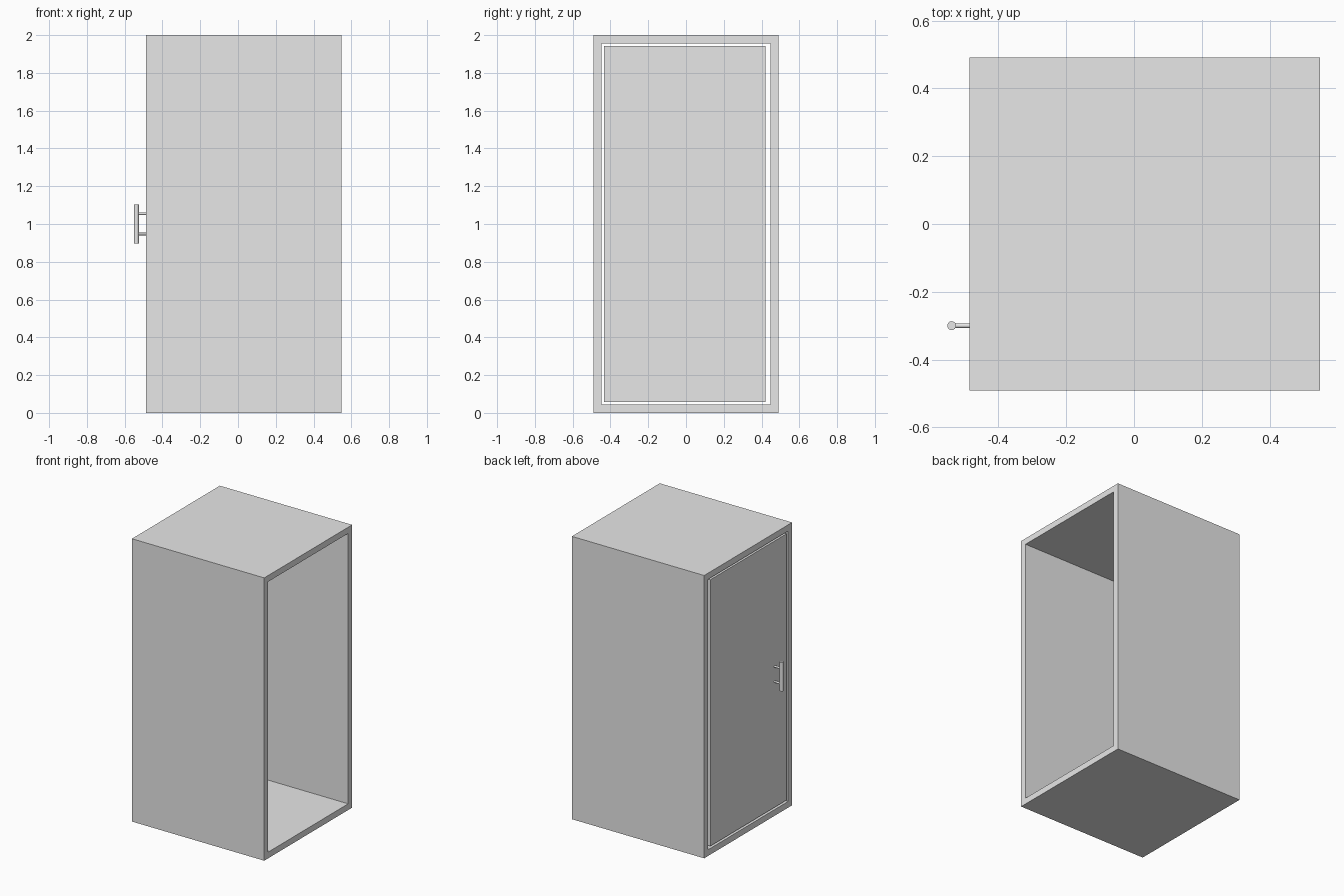
import bpy, bmesh, math
from mathutils import Matrix, Vector

if "Cube" in bpy.data.objects:
    bpy.data.objects.remove(bpy.data.objects["Cube"], do_unlink=True)

grey = bpy.data.materials.new("light_grey")
grey.use_nodes = True
grey.diffuse_color = (0.8, 0.8, 0.8, 1)
grey.node_tree.nodes["Principled BSDF"].inputs["Base Color"].default_value = (0.8, 0.8, 0.8, 1)


def finish(name, bm):
    mesh = bpy.data.meshes.new(name)
    bm.to_mesh(mesh)
    bm.free()
    mesh.materials.append(grey)
    obj = bpy.data.objects.new(name, mesh)
    bpy.context.collection.objects.link(obj)
    return obj


def box_mesh(low, high):
    low, high = Vector(low), Vector(high)
    bm = bmesh.new()
    bmesh.ops.create_cube(bm, size=1, matrix=Matrix.Translation((low + high) / 2)
                          @ Matrix.Diagonal((*(high - low), 1)))
    return bm


def rod(name, centre, radius, length, axis):
    bm = bmesh.new()
    turn = Vector((0, 0, 1)).rotation_difference(Vector(axis)).to_matrix().to_4x4()
    bmesh.ops.create_cone(bm, cap_ends=True, segments=32, radius1=radius, radius2=radius,
                          depth=length, matrix=Matrix.Translation(centre) @ turn)
    for face in bm.faces:
        face.smooth = len(face.verts) == 4
    for edge in bm.edges:
        edge.smooth = edge.calc_face_angle(0) < math.radians(40)
    return finish(name, bm)


# Hollow cabinet, open at both x ends, with walls of even thickness
shell = box_mesh((-0.486, -0.491, 0), (0.549, 0.491, 2))
shell.normal_update()
ends = [f for f in shell.faces if abs(f.normal.x) > 0.9]
bmesh.ops.delete(shell, geom=ends, context='FACES')
cabinet = finish("cabinet_shell", shell)
walls = cabinet.modifiers.new("wall_thickness", 'SOLIDIFY')
walls.thickness = 0.044
walls.offset = -1
walls.use_even_offset = True

# Door panel set into the end with a narrow gap all round
finish("door", box_mesh((-0.484, -0.433, 0.058), (-0.444, 0.42, 1.942)))

# Bar handle on two standoffs
rod("handle_bar", (-0.538, -0.3, 1.0), 0.013, 0.204, (0, 0, 1))
for name, z in (("upper_standoff", 1.055), ("lower_standoff", 0.947)):
    rod(name, (-0.51, -0.3, z), 0.007, 0.056, (1, 0, 0))
